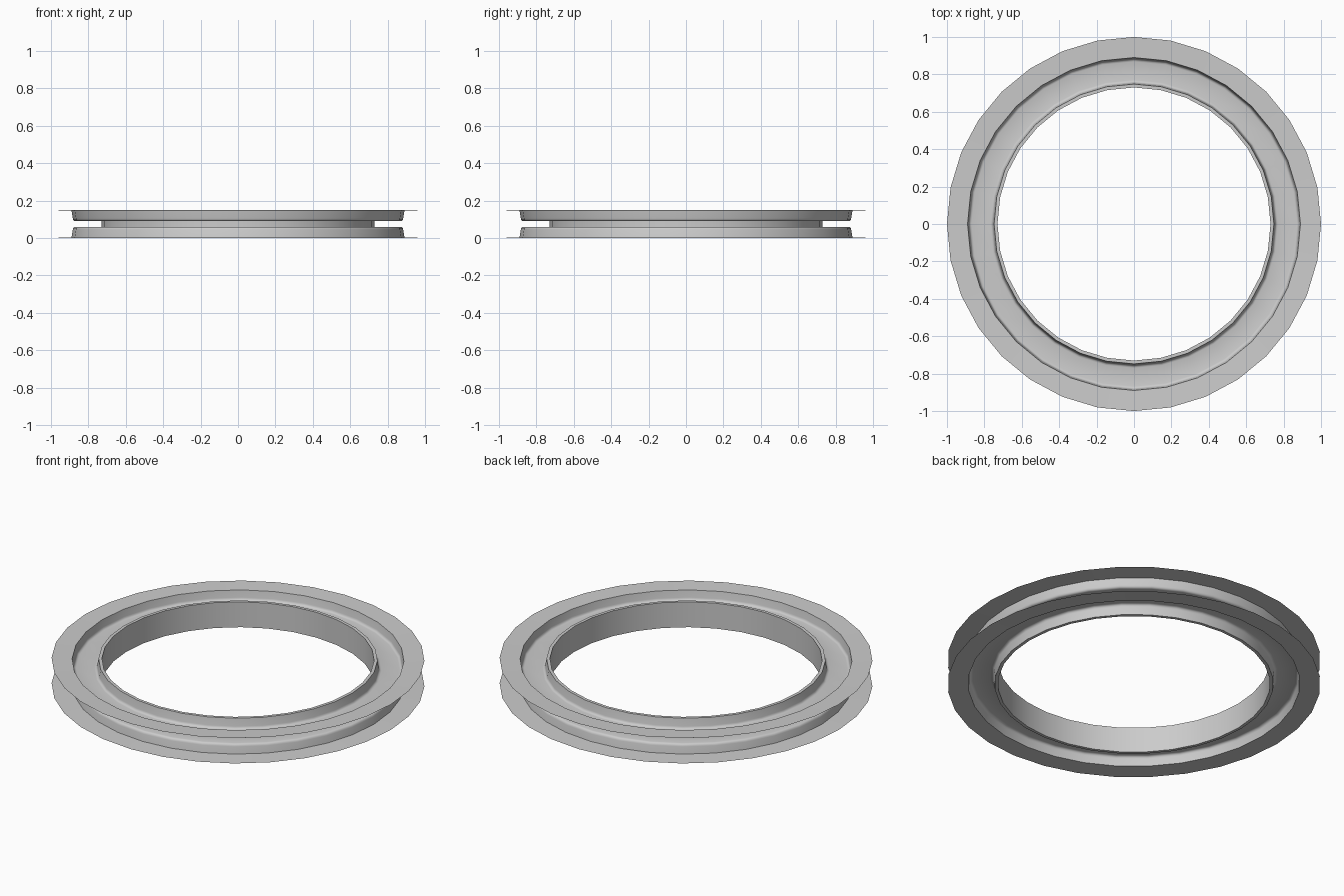
import bpy, bmesh, math

cube = bpy.data.objects.get("Cube")
if cube:
    bpy.data.objects.remove(cube, do_unlink=True)

SIDES = 32
HEIGHT = 0.15

grey = bpy.data.materials.new("Plain Grey")
grey.use_nodes = True
grey.diffuse_color = (0.6, 0.6, 0.6, 1)
grey.node_tree.nodes["Principled BSDF"].inputs["Base Color"].default_value = (0.6, 0.6, 0.6, 1)


def arc(r, z, radius, start, end, steps=3):
    """Fillet points around a centre in the radius-height plane."""
    angles = [math.radians(start + (end - start) * i / steps) for i in range(steps + 1)]
    return [(r + radius * math.cos(a), z + radius * math.sin(a)) for a in angles]


def lathe(name, profile):
    """Turn a radius-height profile into a ring of smooth thin sheet."""
    bm = bmesh.new()
    rings = []
    for r, z in profile:
        turns = [2 * math.pi * i / SIDES for i in range(SIDES)]
        rings.append([bm.verts.new((r * math.cos(a), r * math.sin(a), z)) for a in turns])
    for a, b in zip(rings, rings[1:]):
        for i in range(SIDES):
            j = (i + 1) % SIDES
            bm.faces.new((a[i], a[j], b[j], b[i]))
    mesh = bpy.data.meshes.new(name)
    bm.to_mesh(mesh)
    bm.free()
    obj = bpy.data.objects.new(name, mesh)
    bpy.context.collection.objects.link(obj)
    mesh.materials.append(grey)
    bpy.ops.object.select_all(action='DESELECT')
    obj.select_set(True)
    bpy.context.view_layer.objects.active = obj
    bpy.ops.object.shade_smooth_by_angle(angle=math.radians(40))


# Section of one channel: flange, wall, filleted floor, hub wall and lip
floor, fillet = 0.09, 0.015
upper = [(1.0, HEIGHT), (0.89, HEIGHT - 0.004)]
upper += arc(0.883 - fillet, floor + fillet, fillet, 0, -90)
upper += arc(0.755 + fillet, floor + fillet, fillet, -90, -180)
upper += [(0.748, HEIGHT), (0.73, HEIGHT)]

# Lower channel is the upper one flipped about mid height
lower = [(r, HEIGHT - z) for r, z in reversed(upper)]

lathe("upper_channel", upper)
lathe("inner_sleeve", [(0.73, HEIGHT), (0.73, 0)])
lathe("lower_channel", lower)
